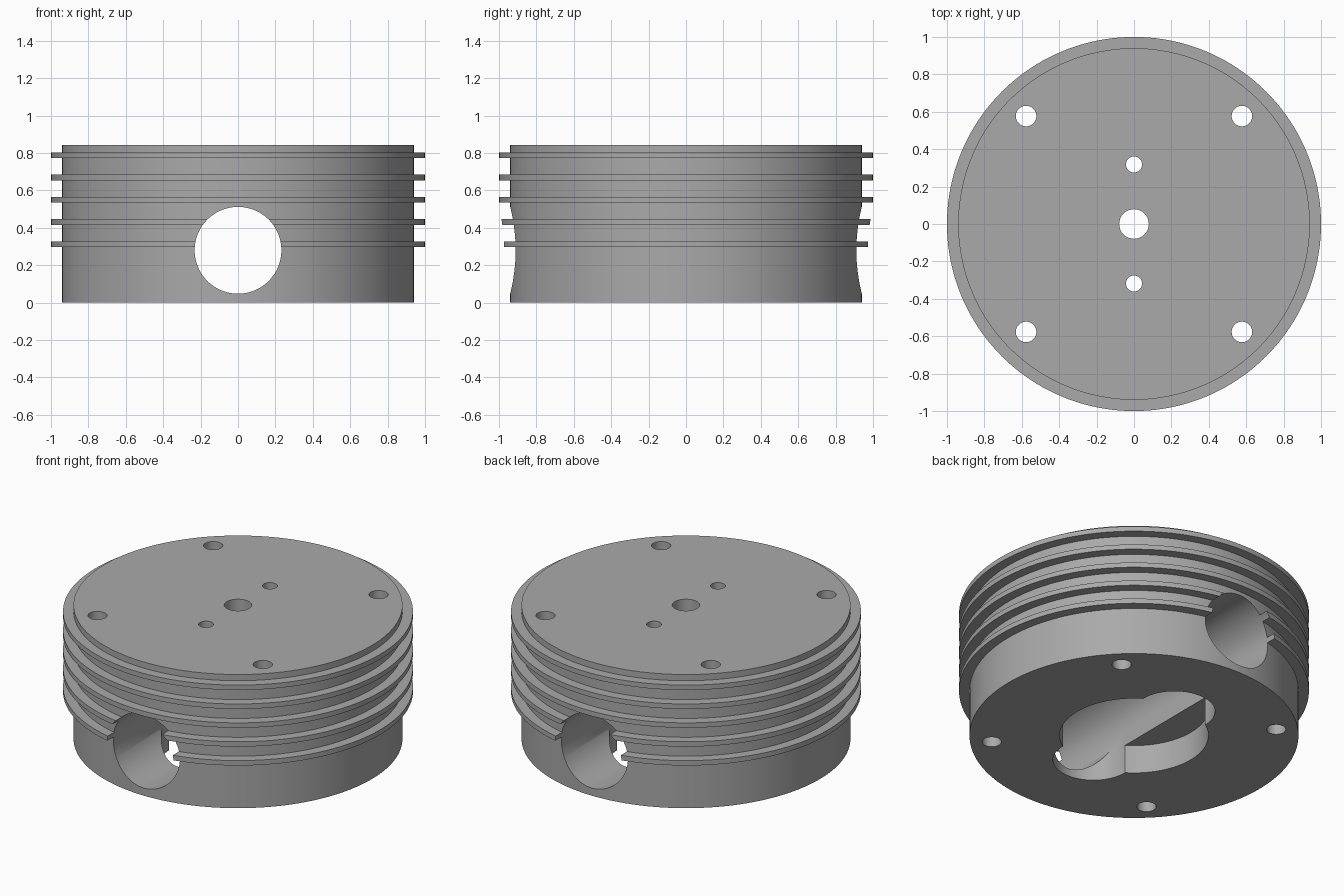
import bpy, math
from mathutils import Matrix

if "Cube" in bpy.data.objects:
    bpy.data.objects.remove(bpy.data.objects["Cube"], do_unlink=True)

grey = bpy.data.materials.new("machined_grey")
grey.use_nodes = True
grey.diffuse_color = (0.4, 0.4, 0.4, 1)
grey.node_tree.nodes["Principled BSDF"].inputs["Base Color"].default_value = grey.diffuse_color


def cylinder(name, radius, low, high, x=0, y=0, sides=64):
    """Upright cylinder between two heights."""
    bpy.ops.mesh.primitive_cylinder_add(vertices=sides, radius=radius, depth=high - low,
                                        location=(x, y, (low + high) / 2))
    ob = bpy.context.object
    ob.name = name
    ob.data.materials.append(grey)
    return ob


def boolean(target, tool, operation="DIFFERENCE"):
    mod = target.modifiers.new(tool.name, "BOOLEAN")
    mod.operation, mod.object, mod.solver = operation, tool, "EXACT"
    bpy.context.view_layer.objects.active = target
    bpy.ops.object.modifier_apply(modifier=mod.name)
    bpy.data.objects.remove(tool, do_unlink=True)


# Body turned from one stepped profile, with five raised rings
RADIUS, RIM, HEIGHT, SIDES = 0.94, 1.0, 0.843, 160
profile = [(0, 0), (RADIUS, 0)]
for i in range(5):
    z = 0.297 + 0.119 * i
    profile += [(RADIUS, z), (RIM, z), (RIM, z + 0.031), (RADIUS, z + 0.031)]
profile += [(RADIUS, HEIGHT), (0, HEIGHT)]

verts, faces = [], []
rows = profile[1:-1]
for r, z in rows:
    for k in range(SIDES):
        a = math.tau * k / SIDES
        verts.append((r * math.cos(a), r * math.sin(a), z))
for j in range(len(rows) - 1):
    for k in range(SIDES):
        n = (k + 1) % SIDES
        faces.append((j * SIDES + k, j * SIDES + n, (j + 1) * SIDES + n, (j + 1) * SIDES + k))
faces.append(tuple(reversed(range(SIDES))))
faces.append(tuple(range((len(rows) - 1) * SIDES, len(rows) * SIDES)))
mesh = bpy.data.meshes.new("piston_body")
mesh.from_pydata(verts, [], faces)
mesh.materials.append(grey)
body = bpy.data.objects.new("piston_body", mesh)
bpy.context.collection.objects.link(body)

# Cross bore running front to back
BORE, BORE_Z = 0.232, 0.28
bore = cylinder("cross_bore", BORE, -1.2, 1.2, sides=96)
bore.data.transform(Matrix.Rotation(math.pi / 2, 4, "X"))
bore.location = (0, 0, BORE_Z)
boolean(body, bore)

# Round-ended slot opening the bore from below
END = 0.36
slot = cylinder("slot", BORE, -0.1, BORE_Z, sides=96)
for v in slot.data.vertices:
    v.co.y += END if v.co.y > 0 else -END
boolean(body, slot)

# Round recess in the underside
boolean(body, cylinder("recess", 0.425, -0.1, 0.18, sides=96))

# Bolt holes, oil holes and centre hole
for sx in (-1, 1):
    for sy in (-1, 1):
        boolean(body, cylinder("bolt_hole", 0.055, -0.1, 1, sx * 0.577, sy * 0.577, 32))
for y, r in ((-0.318, 0.043), (0, 0.079), (0.318, 0.043)):
    boolean(body, cylinder("top_hole", r, BORE_Z, 1, 0, y, 32))

bpy.ops.object.select_all(action="DESELECT")
body.select_set(True)
bpy.context.view_layer.objects.active = body
bpy.ops.object.shade_smooth_by_angle(angle=math.radians(30))
